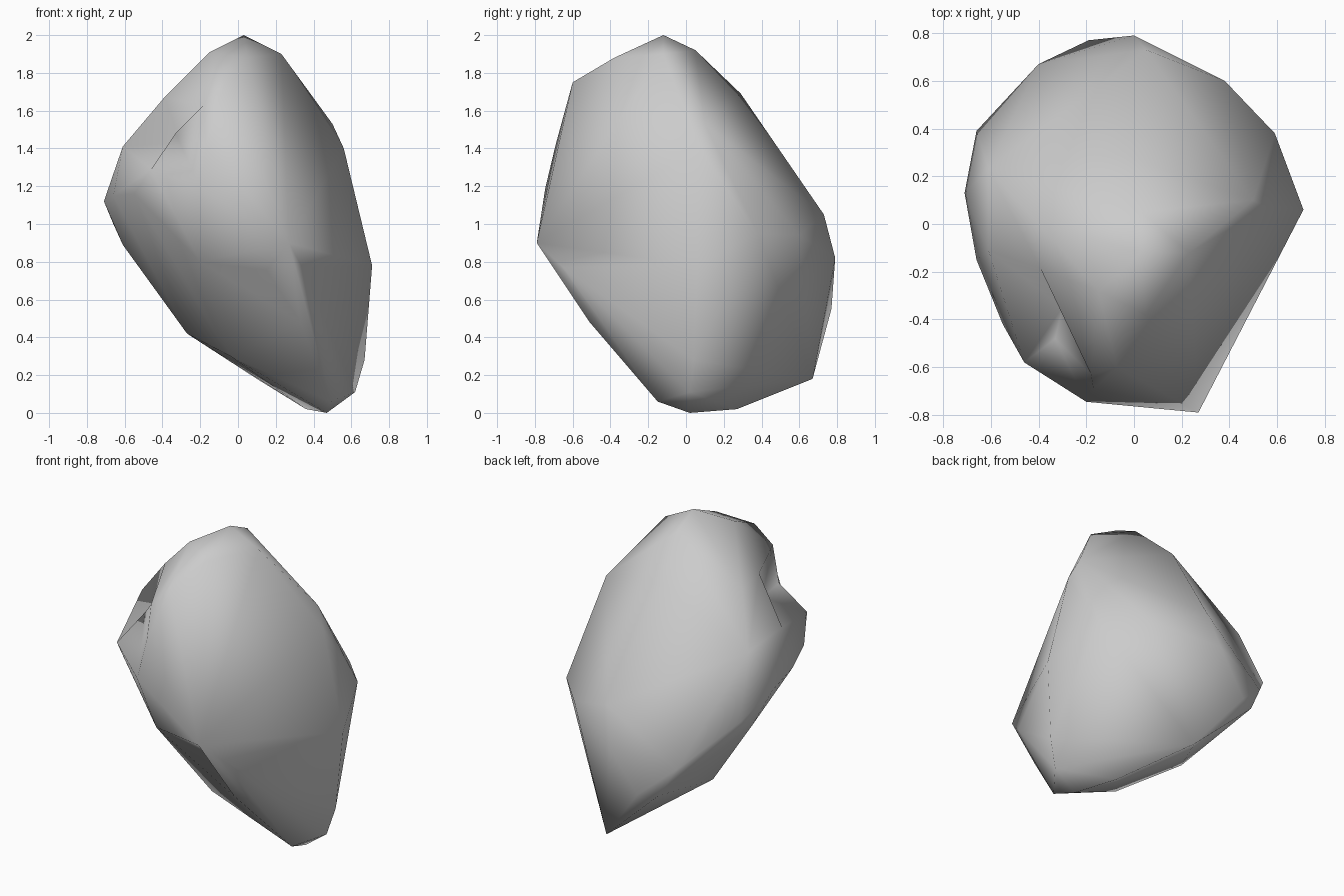
import bpy
import bmesh
from mathutils import Vector

# Remove only the default cube
default_cube = bpy.data.objects.get("Cube")
if default_cube:
    bpy.data.objects.remove(default_cube, do_unlink=True)

# Corner points of the boulder, grouped by the side they belong to
crown = [(.03, -.12, 2), (.23, -.12, 1.9), (.03, .05, 1.92),
         (-.15, -.28, 1.91), (.05, -.38, 1.88), (-.07, -.6, 1.75),
         (-.05, .29, 1.69), (-.4, 0, 1.64)]
left_side = [(.5, .1, 1.53), (.56, .07, 1.4), (.59, .38, .95),
             (.71, .06, .78), (.67, .04, .28), (.62, .02, .11)]
right_side = [(-.61, .23, 1.38), (-.71, .13, 1.12),
              (-.66, -.15, 1.15), (-.61, .2, .89)]
back_side = [(-.66, .39, 1), (.38, .6, .94), (.05, .73, 1.05),
             (0, .79, .82), (-.4, .67, .73), (-.19, .77, .55),
             (-.3, .71, .55), (.1, .67, .18)]
underside = [(.47, .02, 0), (.49, -.15, .06), (.36, .27, .02),
             (-.27, .11, .42), (-.04, -.21, .3)]

# Broken notch between the front brow and the right shoulder
brow_back, brow_front = (-.39, -.19, 1.67), (-.18, -.63, 1.63)
shoulder_back, shoulder_low = (-.61, -.11, 1.41), (-.55, -.42, 1.16)
shoulder_tip = (-.46, -.58, 1.29)
notch_rim = [brow_back, shoulder_back, shoulder_low, shoulder_tip,
             (-.2, -.745, 1.19), (-.17, -.69, 1.42), brow_front]
notch_sill = (-.33, -.48, 1.48)
pocket_rim = [brow_back, shoulder_back, shoulder_low, shoulder_tip,
              notch_sill, brow_front]
pocket_floor = (-.3, -.35, 1.43)

# Overhanging front nose with a shallow hollow beneath it
nose_rim = [(.27, -.79, .9), (.34, -.65, .77), (.33, -.51, .48),
            (-.2, -.55, .8)]
nose_hollow = (.15, -.58, .755)


def build_hull(bm, groups):
    """Wrap all corner points in one closed faceted skin."""
    for group in groups:
        for corner in group:
            bm.verts.new(corner)
    result = bmesh.ops.convex_hull(bm, input=bm.verts[:])
    leftovers = set(result["geom_interior"] + result["geom_unused"])
    loose = [v for v in leftovers
             if isinstance(v, bmesh.types.BMVert) and v.is_valid]
    bmesh.ops.delete(bm, geom=loose, context="VERTS")
    bmesh.ops.recalc_face_normals(bm, faces=bm.faces[:])


def press_hollow(bm, rim, floor, facing):
    """Open the skin inside the rim and fan it down to a floor point."""
    def on_rim(vert):
        return any((vert.co - Vector(p)).length < .001 for p in rim)

    lid = [f for f in bm.faces
           if f.normal.dot(facing) > 0 and all(on_rim(v) for v in f.verts)]
    bmesh.ops.delete(bm, geom=lid, context="FACES")
    border = [e for e in bm.edges if e.is_boundary]
    center = bm.verts.new(floor)
    for edge in border:
        bm.faces.new((edge.verts[0], edge.verts[1], center))
    bmesh.ops.recalc_face_normals(bm, faces=bm.faces[:])
    bm.normal_update()


def flat_material(name, shade):
    """Make a plain matte grey material."""
    material = bpy.data.materials.new(name)
    material.use_nodes = True
    color = (shade, shade, shade, 1)
    material.diffuse_color = color
    shader = material.node_tree.nodes["Principled BSDF"]
    shader.inputs["Base Color"].default_value = color
    shader.inputs["Roughness"].default_value = .9
    return material


# Boulder mesh
up, front = Vector((0, 0, 1)), Vector((0, -1, 0))
bm = bmesh.new()
build_hull(bm, (crown, left_side, right_side, back_side,
                underside, notch_rim, nose_rim))
press_hollow(bm, notch_rim, notch_sill, up)
press_hollow(bm, pocket_rim, pocket_floor, up)
press_hollow(bm, nose_rim, nose_hollow, front)
for face in bm.faces:
    face.smooth = True

mesh = bpy.data.meshes.new("boulder")
bm.to_mesh(mesh)
bm.free()
mesh.materials.append(flat_material("stone grey", .6))

boulder = bpy.data.objects.new("boulder", mesh)
bpy.context.collection.objects.link(boulder)
